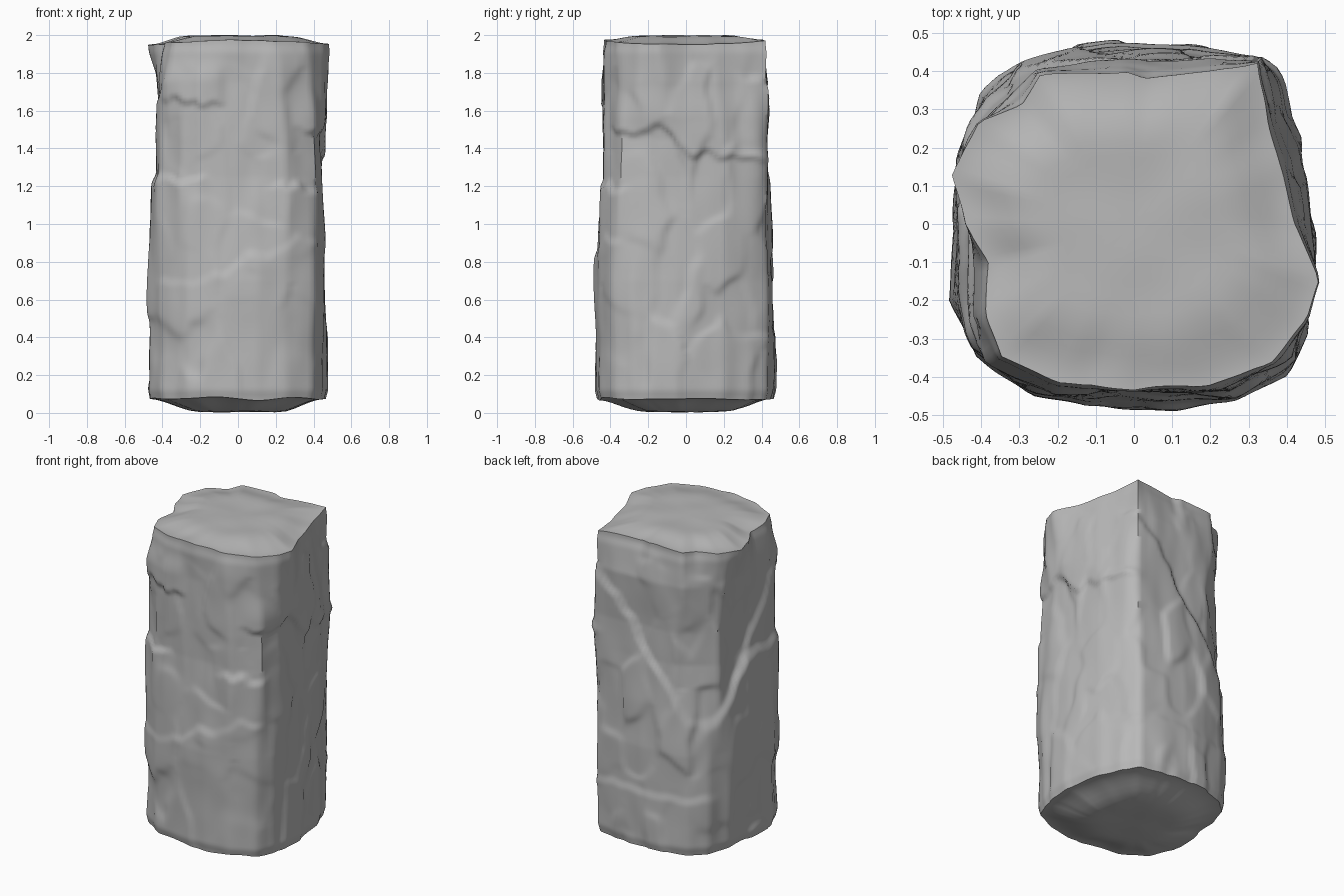
import bpy, bmesh, math, random
from mathutils import Vector, noise

if "Cube" in bpy.data.objects:
    bpy.data.objects.remove(bpy.data.objects["Cube"])

random.seed(4)
SEG, ROWS = 144, 130

# Horizontal outlines of the pillar, counter-clockwise
BOTTOM = [(.425, .2), (.365, .34), (.315, .43), (.15, .455), (0, .465), (-.15, .455), (-.3, .415),
          (-.39, .335), (-.45, .2), (-.465, 0), (-.478, -.2), (-.405, -.335), (-.26, -.435),
          (-.1, -.463), (.1, -.475), (.25, -.455), (.395, -.385), (.455, -.28), (.468, -.05)]
MIDDLE = [(.425, .2), (.35, .37), (.31, .415), (.2, .415), (0, .41), (-.2, .4), (-.405, .25),
          (-.415, .05), (-.41, -.18), (-.395, -.3), (-.3, -.395), (-.2, -.43), (0, -.44), (.25, -.43),
          (.405, -.34), (.437, -.2), (.44, -.05)]
UPPER = [(.42, .17), (.365, .3), (.325, .435), (.2, .435), (.03, .43), (-.1, .425), (-.25, .405),
         (-.425, .22), (-.425, .05), (-.415, -.1), (-.42, -.24), (-.375, -.35),
         (-.2, -.43), (0, -.435), (.22, -.43), (.385, -.35), (.455, -.25), (.475, -.12), (.44, 0)]
TOP = [(.4, .13), (.36, .27), (.33, .43), (.2, .405), (.03, .39), (-.02, .41), (-.25, .4),
       (-.3, .32), (-.41, .27), (-.483, .13), (-.45, 0), (-.385, -.1), (-.395, -.24), (-.35, -.35),
       (-.2, -.42), (0, -.445), (.2, -.425), (.36, -.37), (.46, -.25), (.493, -.15), (.43, 0)]


def polar(points):
    return sorted((math.atan2(y, x) % math.tau, math.hypot(x, y)) for x, y in points)


def radius(table, a):
    ext = [(table[-1][0] - math.tau, table[-1][1])] + table + [(table[0][0] + math.tau, table[0][1])]
    for (a0, r0), (a1, r1) in zip(ext, ext[1:]):
        if a0 <= a <= a1:
            # straight chord between the two outline points
            s = r0 * math.sin(a - a0) + r1 * math.sin(a1 - a)
            return r0 * r1 * math.sin(a1 - a0) / s
    return table[0][1]


def step(lo, hi, v):
    t = min(1, max(0, (v - lo) / (hi - lo)))
    return t * t * (3 - 2 * t)


LEVELS = [(0, polar(BOTTOM)), (.7, polar(BOTTOM)), (1.25, polar(MIDDLE)), (1.45, polar(MIDDLE)),
          (1.75, polar(UPPER)), (1.95, polar(TOP))]

# Chipped plates: tilted planes scattered over the sides
plates = []
for i in range(130):
    a = random.uniform(0, math.tau)
    plates.append((Vector((.45 * math.cos(a), .45 * math.sin(a), random.uniform(0, 2) * .5)),
                   random.uniform(-.009, .009), random.uniform(-.04, .04), a))


def chips(p, a):
    q = Vector((p.x, p.y, p.z * .5)) + noise.noise_vector(p * 6) * .035
    near = sorted(((q - c).length, d, k, b) for c, d, k, b in plates)[:3]
    total = weight = 0
    for dist, d, k, b in near:
        w = math.exp(-(dist - near[0][0]) / .009)
        da = (a - b + math.pi) % math.tau - math.pi
        total += w * (d + k * da * .4)
        weight += w
    return total / weight


def ledges(x, y, z, a):
    wob = .09 * noise.noise(Vector((x * 5, y * 5, 3))) + .05 * noise.noise(Vector((x * 14, y * 14, z * 3)))
    strength = .65 + .7 * noise.noise(Vector((x * 4, y * 4, z * 2)))
    left = step(.55, .85, -x / .45) * step(-.38, -.25, y)
    back = step(.6, .85, y / .42)
    front = step(.6, .85, -y / .45)
    right = step(.6, .85, x / .45)
    above_base = min(1, max(0, (z - .7) / .55))
    d = 0
    # diagonal broken slabs on the left and back
    e = .8 + 1.4 * (.35 - y) + wob
    low = 1.23 + wob * .5
    d += left * above_base * (.02 * (1 - step(e - .05, e + .04, z))
                              + .027 * (1 - step(min(e, low) - .04, min(e, low) + .04, z)))
    e = .85 + 1.35 * (x + .35) + wob
    d += .022 * back * (1 - step(e - .03, e + .03, z)) * above_base
    # overhang on the right
    e = 1.5 - .15 * step(-.15, .05, y) + wob * .6
    d += .018 * right * step(e - .02, e + .02, z) * (1 - step(1.55, 1.75, z))
    # front shelves
    e = 1.22 + wob
    d += .02 * front * (1 - step(e - .02, e + .03, z)) * step(.12, .25, abs(x)) * above_base
    e = .8 + .5 * max(-.2, min(.25, x)) + wob
    d += .015 * front * strength * (1 - step(e - .03, e + .03, z)) * step(.25, .6, z)
    e = 1.65 + wob
    d += .018 * front * step(e - .02, e + .02, z) * step(.05, .12, -x) * (1 - step(1.75, 1.9, z))
    # low bulge at the back
    e = .42 + wob * .4
    d += .01 * back * (1 - step(e - .03, e + .03, z))
    return d


def side_point(a, z):
    for (z0, t0), (z1, t1) in zip(LEVELS, LEVELS[1:]):
        if z <= z1 or z1 == 1.95:
            f = min(1, max(0, (z - z0) / (z1 - z0)))
            r = radius(t0, a) * (1 - f) + radius(t1, a) * f
            break
    x, y = r * math.cos(a), r * math.sin(a)
    p = Vector((x, y, z))
    fade = 1 - .6 * step(1.8, 1.95, z)
    r += (ledges(x, y, z, a) + chips(p, a)) * fade
    r += .006 * noise.noise(Vector((x * 9, y * 9, z * 4)))
    # worn rims
    r -= .014 * (1 - step(.06, .13, z)) + .008 * step(1.9, 1.96, z)
    return Vector((r * math.cos(a), r * math.sin(a), z))


bm = bmesh.new()
rings = []
angles = [math.tau * i / SEG for i in range(SEG)]
edge_lo = [.075 + .014 * noise.noise(Vector((math.cos(a) * 2, math.sin(a) * 2, 0))) for a in angles]
edge_hi = [1.962 - .012 * math.cos(2 * a)
           + .01 * noise.noise(Vector((math.cos(a) * 3, math.sin(a) * 3, 7))) for a in angles]
sides = [[side_point(a, lo + (hi - lo) * j / ROWS) for a, lo, hi in zip(angles, edge_lo, edge_hi)]
         for j in range(ROWS + 1)]


def cap_ring(edge, s, z_end, reach):
    ring = []
    for p in edge:
        q = Vector((p.x * s, p.y * s, 0))
        z = p.z + (z_end - p.z) * step(0, reach, 1 - s)
        bump = .006 * noise.noise(Vector((q.x * 6, q.y * 6, z_end))) * min(1, (1 - s) * 6)
        q.z = min(2, max(0, z + bump))
        ring.append(q)
    return ring


# Rough underside, sides, nearly flat top
scales = [.06, .15, .25, .35, .45, .55, .65, .73, .8, .86, .91, .95, .98]
layers = [cap_ring(sides[0], s, .006, .55) for s in scales] + sides
layers += [cap_ring(sides[-1], s, 1.997, .45) for s in reversed(scales)]
for layer in layers:
    rings.append([bm.verts.new(p) for p in layer])
for lo, hi in zip(rings, rings[1:]):
    for i in range(SEG):
        k = (i + 1) % SEG
        bm.faces.new((lo[i], lo[k], hi[k], hi[i]))
bm.faces.new(list(reversed(rings[0])))
bm.faces.new(rings[-1])

mesh = bpy.data.meshes.new("stone_pillar")
bm.to_mesh(mesh)
bm.free()
pillar = bpy.data.objects.new("stone_pillar", mesh)
bpy.context.collection.objects.link(pillar)

stone = bpy.data.materials.new("grey_stone")
stone.diffuse_color = (.48, .48, .48, 1)
stone.use_nodes = True
stone.node_tree.nodes["Principled BSDF"].inputs["Base Color"].default_value = stone.diffuse_color
mesh.materials.append(stone)

bpy.context.view_layer.objects.active = pillar
pillar.select_set(True)
bpy.ops.object.shade_smooth_by_angle(angle=math.radians(45))
